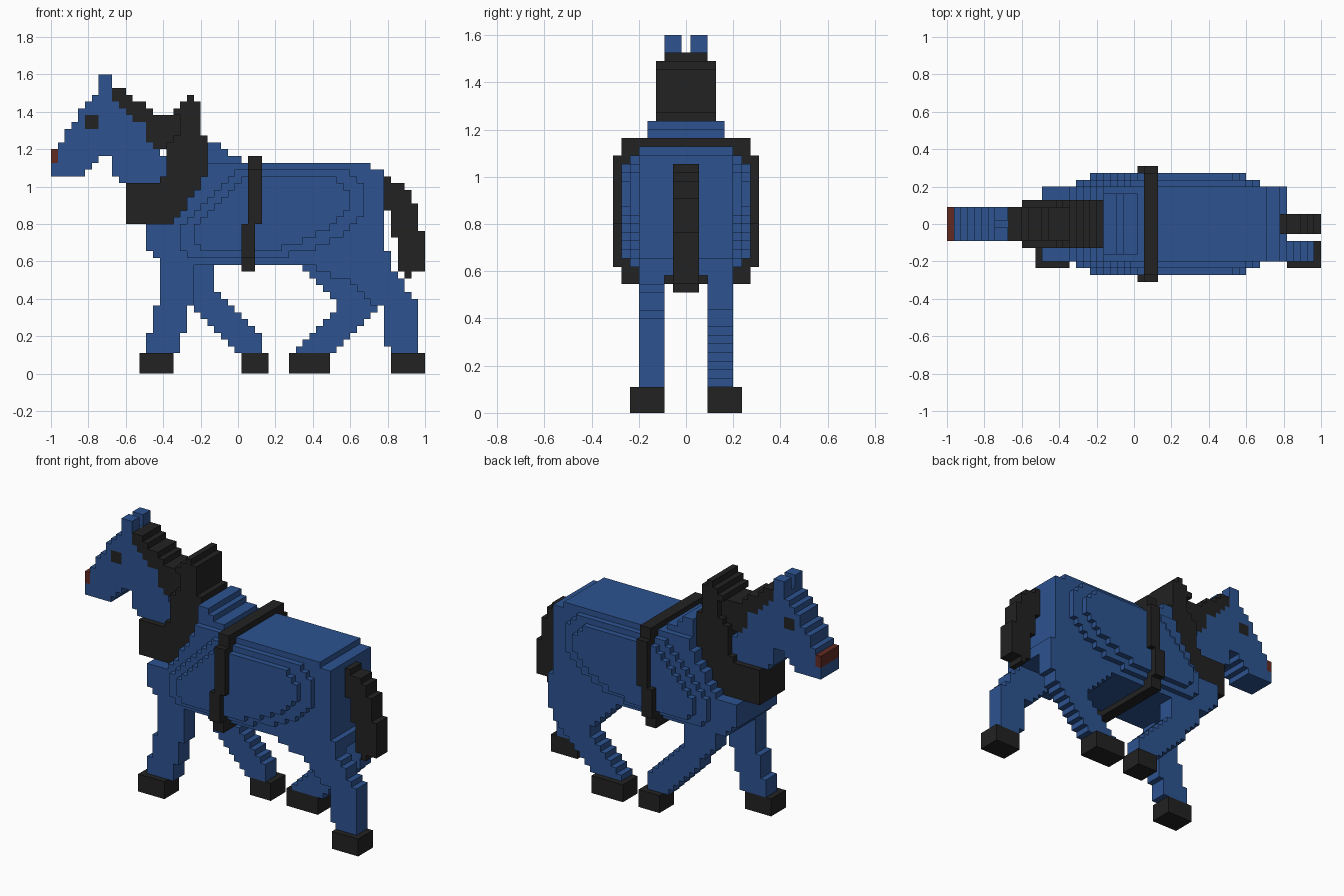
import bpy, bmesh

if "Cube" in bpy.data.objects:
    bpy.data.objects.remove(bpy.data.objects["Cube"], do_unlink=True)

UNIT = 2 / 55  # edge of one block


def material(name, colour):
    mat = bpy.data.materials.new(name)
    mat.use_nodes = True
    mat.diffuse_color = (*colour, 1)
    mat.node_tree.nodes["Principled BSDF"].inputs["Base Color"].default_value = (*colour, 1)
    return mat


blue = material("coat blue", (0.026, 0.087, 0.28))
black = material("charcoal black", (0.016, 0.016, 0.016))
red = material("nose red", (0.12, 0.024, 0.016))


def inside(x, z, outline):
    hit = False
    for (x1, z1), (x2, z2) in zip(outline, outline[1:] + outline[:1]):
        if (z1 > z) != (z2 > z) and x < x1 + (z - z1) * (x2 - x1) / (z2 - z1):
            hit = not hit
    return hit


def blocks(outline):
    """Columns and rows of the blocks whose centres lie within a side outline."""
    size = range(56)
    return {(i, k) for i in size for k in size if inside(i + 0.499, k + 0.501, outline)}


def rect(left, right, low, high):
    return {(i, k) for i in range(left, right) for k in range(low, high)}


def build(name, cells, near, far, mats, paint=lambda cell: 0):
    """Extrude a set of side-view blocks from near to far across the body."""
    bm = bmesh.new()

    def quad(corners, index):
        verts = [bm.verts.new((x * UNIT - 1, y * UNIT, z * UNIT)) for x, y, z in corners]
        bm.faces.new(verts).material_index = index

    for i, k in sorted(cells):
        index = paint((i, k))
        ring = [(i, k), (i + 1, k), (i + 1, k + 1), (i, k + 1)]
        quad([(x, near, z) for x, z in ring], index)
        quad([(x, far, z) for x, z in reversed(ring)], index)
        neighbours = [(i, k - 1), (i + 1, k), (i, k + 1), (i - 1, k)]
        for side, other in enumerate(neighbours):
            if other not in cells:
                (ax, az), (bx, bz) = ring[side], ring[(side + 1) % 4]
                quad([(bx, near, bz), (ax, near, az), (ax, far, az), (bx, far, bz)], index)
    bmesh.ops.remove_doubles(bm, verts=bm.verts, dist=UNIT / 100)
    bmesh.ops.dissolve_limit(bm, angle_limit=0.01, verts=bm.verts, edges=bm.edges,
                             delimit={'MATERIAL'})
    mesh = bpy.data.meshes.new(name)
    bm.to_mesh(mesh)
    bm.free()
    for mat in mats:
        mesh.materials.append(mat)
    obj = bpy.data.objects.new(name, mesh)
    bpy.context.collection.objects.link(obj)
    return obj


def centred(name, cells, half, mats, **options):
    return build(name, cells, -half, half, mats, **options)


# Trunk, with two layers swelling out at the flanks
trunk = blocks([(14, 19), (15, 18), (16, 16), (50, 16), (50, 18), (49, 18), (49, 30),
                (47, 30), (47, 31), (23, 31), (23, 30), (22, 28), (20, 25), (17, 22), (14, 22)])
centred("trunk", trunk, 5.5, [blue])
flank = blocks([(19, 19), (21, 17), (31, 17), (38, 18), (42, 20), (44, 22), (46, 24),
                (46, 27), (44, 30), (27, 30), (25, 28), (23, 26), (19, 21)])
centred("flank_layer", flank, 6.5, [blue])
belly = blocks([(21, 20), (22, 18), (31, 18), (36, 19), (40, 21), (43, 23), (44, 25),
                (44, 27), (42, 29), (28, 29), (26, 27), (24, 25), (21, 22)])
centred("flank_outer_layer", belly, 7.5, [blue])
withers = rect(23, 25, 26, 34) | rect(25, 26, 26, 33) | rect(26, 28, 26, 32)
centred("withers", withers, 4.5, [blue])

# Head with painted eyes and nose, and a pair of ears
head = blocks([(0, 29), (0, 33), (.5, 33), (6.3, 41), (7, 41), (7, 42), (9, 42), (9, 40),
               (13, 37), (14, 36), (14, 34), (17, 32), (17, 30), (15, 28), (10, 28),
               (10, 29), (9, 29), (9, 32), (7.5, 32), (5, 29)])
eye = rect(5, 7, 36, 38)
nose = rect(0, 1, 31, 33)
centred("head", head, 2.5, [blue, black, red],
        paint=lambda cell: 1 if cell in eye else 2 if cell in nose else 0)
for side, near, far in (("right", -2.5, -0.5), ("left", 0.5, 2.5)):
    build(side + "_ear", rect(7, 9, 42, 44), near, far, [blue])

# Mane and the wide collar around the neck
mane = blocks([(9, 42), (10, 42), (11, 41), (13, 40), (15, 38), (19, 38), (19, 36),
               (16, 33), (9, 39)]) - head
centred("mane", mane, 2.5, [black])
collar = blocks([(11, 22), (17, 22), (20, 25), (22, 28), (23, 30), (23, 35), (22, 35),
                 (22, 40), (21, 40), (21, 41), (20, 41), (18, 38), (18, 35), (14, 28),
                 (11, 28)]) - head - mane
centred("collar", collar, 3.5, [black])

# Girth strap: wide band at the sides, narrower above and below
strap = rect(29, 31, 22, 32) | rect(28, 30, 15, 22)
centred("strap", strap, 7.5, [black])
centred("strap_sides", {cell for cell in strap if 17 <= cell[1] < 30}, 8.5, [black])

# Tail
tail = blocks([(49, 29), (50, 29), (50, 28), (52, 28), (53, 26), (54, 25), (54, 21),
               (55, 21), (55, 15), (51, 15), (51, 20), (50, 20), (50, 24), (49, 24)])
centred("tail", tail | rect(52, 53, 14, 15), 1.5, [black])

# Legs in mid stride: name, side, outline, first and last hoof column
legs = [
    ("right_front", -1, [(16, 18), (16, 10), (15, 10), (15, 6), (14, 6), (14, 3), (19, 3),
                         (19, 6), (20, 6), (20, 10), (21, 10), (21, 18)], 13, 18),
    ("left_front", 1, [(17, 18), (18, 13), (21, 10), (27, 3), (31, 3), (31, 5), (24, 13),
                       (24, 18)], 28, 32),
    ("right_hind", -1, [(37, 18), (38, 16), (45, 13), (48, 10), (49, 10), (49, 5), (50, 3),
                        (54, 3), (54, 10), (50, 16), (50, 18)], 50, 55),
    ("left_hind", 1, [(36, 18), (37, 16), (42, 11), (42, 9), (36, 4), (36, 3), (42, 3),
                      (43, 5), (49, 10), (50, 15), (50, 18)], 35, 41),
]
for name, side, outline, first, last in legs:
    near, far = sorted((2.5 * side, 5.5 * side))
    build(name + "_leg", blocks(outline), near, far, [blue])
    near, far = sorted((2.5 * side, 6.5 * side))
    build(name + "_hoof", rect(first, last, 0, 3), near, far, [black])
